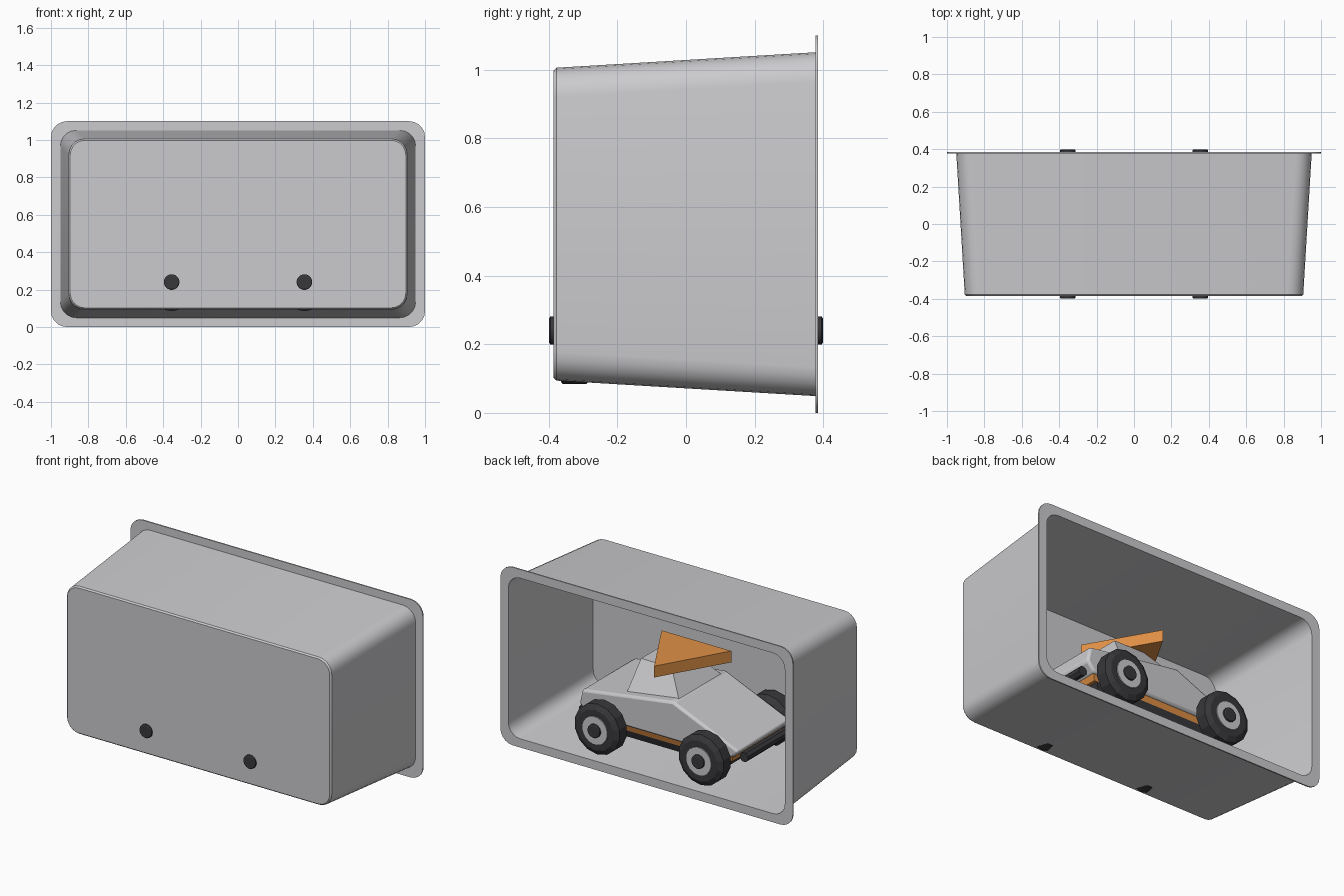
import bpy, bmesh, math

if "Cube" in bpy.data.objects:
    bpy.data.objects.remove(bpy.data.objects["Cube"])


def material(name, rgb):
    m = bpy.data.materials.new(name)
    m.diffuse_color = (*rgb, 1)
    m.use_nodes = True
    m.node_tree.nodes["Principled BSDF"].inputs["Base Color"].default_value = m.diffuse_color
    return m


GREY = material("light_grey", (0.60, 0.60, 0.62))
DARK = material("charcoal", (0.04, 0.04, 0.045))
ORANGE = material("orange", (0.74, 0.28, 0.06))


def loft(name, rings, mat, cap=True, closed=False, smooth=None, bevel=0):
    """Skin a list of equally long point rings into one object."""
    bm = bmesh.new()
    loops = [[bm.verts.new(p) for p in ring] for ring in rings]
    pairs = list(zip(loops, loops[1:]))
    if closed:
        pairs.append((loops[-1], loops[0]))
    for a, b in pairs:
        n = len(a)
        for i in range(n):
            bm.faces.new((a[i], a[(i + 1) % n], b[(i + 1) % n], b[i]))
    if cap:
        bm.faces.new(loops[0][::-1])
        bm.faces.new(loops[-1])
    bmesh.ops.recalc_face_normals(bm, faces=bm.faces)
    mesh = bpy.data.meshes.new(name)
    bm.to_mesh(mesh)
    bm.free()
    mesh.materials.append(mat)
    ob = bpy.data.objects.new(name, mesh)
    bpy.context.collection.objects.link(ob)
    if bevel:
        mod = ob.modifiers.new("bevel", "BEVEL")
        mod.width, mod.segments = bevel, 2
    if smooth:
        bpy.ops.object.select_all(action="DESELECT")
        ob.select_set(True)
        bpy.context.view_layer.objects.active = ob
        bpy.ops.object.shade_smooth_by_angle(angle=math.radians(smooth))
    return ob


def rounded_rect(y, hw, hh, r, zc, seg=5):
    pts = []
    for k, (sx, sz) in enumerate([(1, 1), (-1, 1), (-1, -1), (1, -1)]):
        for i in range(seg + 1):
            a = math.radians(90 * k + 90 * i / seg)
            pts.append((sx * (hw - r) + r * math.cos(a), y,
                        zc + sz * (hh - r) + r * math.sin(a)))
    return pts


def lathe_y(name, x, z, profile, sides, mat, smooth=None):
    """Revolve (y, radius) pairs around an axis parallel to y."""
    turn = [2 * math.pi * (i + 0.5) / sides for i in range(sides)]
    rings = [[(x + r * math.cos(a), y, z + r * math.sin(a)) for a in turn]
             for y, r in profile]
    return loft(name, rings, mat, smooth=smooth)


def rect(x0, x1, hy, z):
    return [(x0, -hy, z), (x1, -hy, z), (x1, hy, z), (x0, hy, z)]


# Thin tapered tray, open at the back with a flat flange
ZC = 0.55
loft("tray", [
    rounded_rect(-0.379, 0.900, 0.450, 0.080, ZC),
    rounded_rect(0.385, 0.945, 0.496, 0.080, ZC),
    rounded_rect(0.385, 1.000, 0.550, 0.085, ZC),
    rounded_rect(0.377, 1.000, 0.550, 0.085, ZC),
    rounded_rect(0.377, 0.950, 0.501, 0.085, ZC),
    rounded_rect(-0.377, 0.905, 0.456, 0.085, ZC),
    rounded_rect(-0.386, 0.897, 0.448, 0.078, ZC),
], GREY, smooth=25)

# Wheels, rims, hub caps and axles
WX, WZ = 0.355, 0.24
for x, end in ((-WX, "front"), (WX, "rear")):
    for s, side in ((-1, "right"), (1, "left")):
        tag = f"{end}_{side}"
        lathe_y(f"tyre_{tag}", x, WZ,
                [(s * y, r) for y, r in ((0.265, 0.12), (0.29, 0.156),
                                         (0.36, 0.156), (0.378, 0.125),
                                         (0.378, 0.08))],
                14, DARK)
        lathe_y(f"rim_{tag}", x, WZ,
                [(s * 0.35, 0.085), (s * 0.384, 0.085)], 20, GREY, 30)
        lathe_y(f"hub_cap_{tag}", x, WZ,
                [(s * 0.37, 0.042), (s * 0.395, 0.042), (s * 0.399, 0.036)],
                16, DARK, 30)
    lathe_y(f"axle_{end}", x, WZ, [(-0.3, 0.03), (0.3, 0.03)], 8, DARK)
    # Bumper bar beyond each axle
    bx = math.copysign(0.55, x)
    lathe_y(f"bumper_{end}", bx, 0.255, [(-0.22, 0.03), (0.22, 0.03)], 8, DARK)

# Underside plate and coloured sill
loft("under_plate", [rect(-0.44, 0.44, 0.22, 0.17),
                     rect(-0.46, 0.46, 0.235, 0.215)], DARK)
loft("sill", [rect(-0.48, 0.48, 0.235, 0.215),
              rect(-0.50, 0.50, 0.25, 0.27)], ORANGE)

# Wedge body from a side profile, pulled in slightly at the sides
SIDE = [(-0.50, 0.25), (0.50, 0.25), (0.55, 0.31), (0.53, 0.40),
        (-0.09, 0.49), (-0.54, 0.30)]
loft("body", [[(x, y, z) for x, z in SIDE] for y in (-0.26, 0.26)],
     GREY, bevel=0.015, smooth=30)

# Cabin and the triangular top plate
base = [(-0.10, -0.21, 0.48), (0.26, -0.21, 0.43),
        (0.26, 0.21, 0.43), (-0.10, 0.21, 0.48)]
loft("cabin", [base, rect(0.02, 0.23, 0.11, 0.615)], GREY)

tri = [math.radians(90 + 120 * i) for i in range(3)]
loft("roof_triangle", [[(0.025 + 0.275 * math.cos(a), 0.275 * math.sin(a), z)
                        for a in tri] for z in (0.615, 0.685)], ORANGE)
